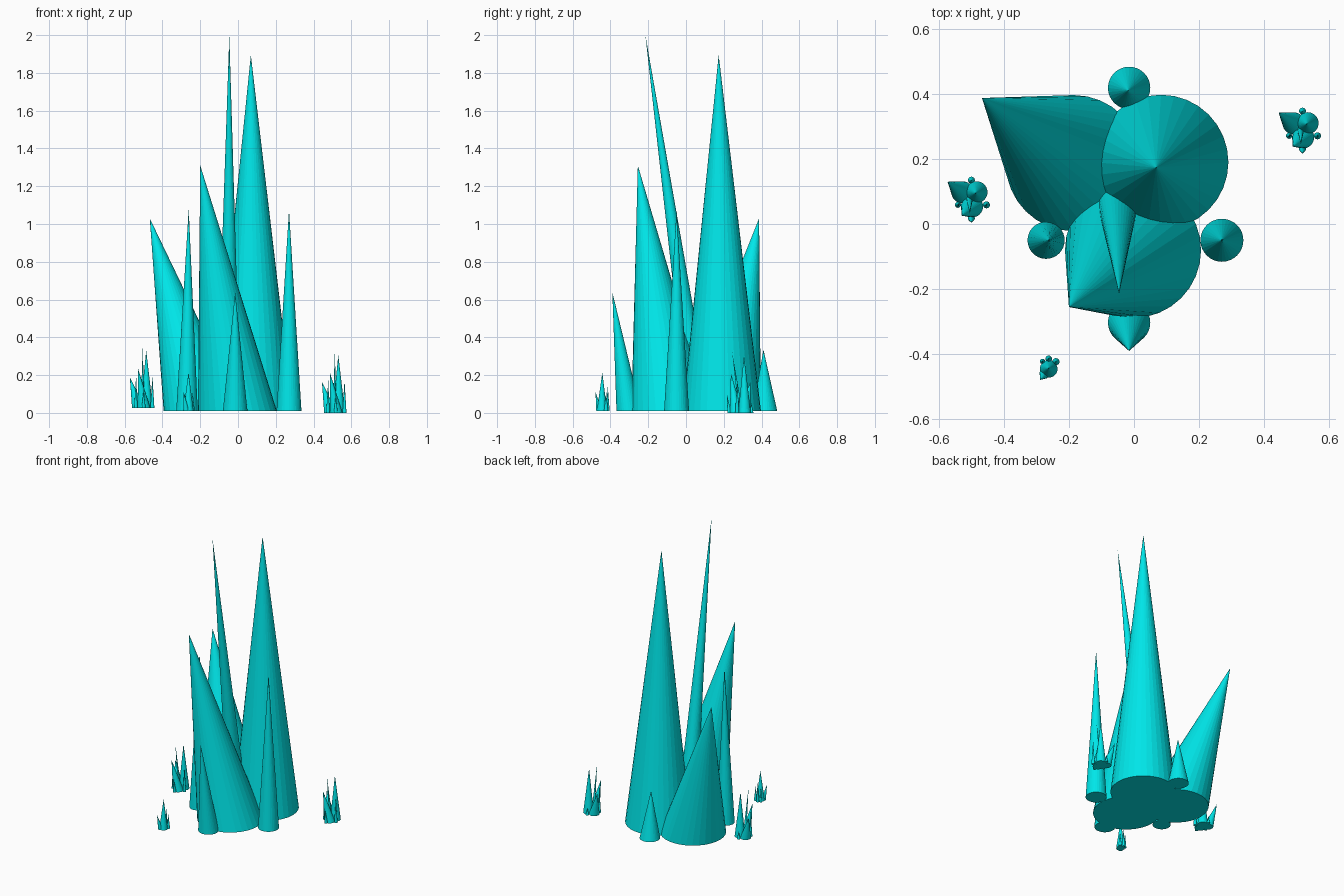
import bpy, bmesh, math

if "Cube" in bpy.data.objects:
    bpy.data.objects.remove(bpy.data.objects["Cube"])

mat = bpy.data.materials.new("teal_crystal")
mat.diffuse_color = (0.0, 0.8, 0.82, 1)
mat.use_nodes = True
mat.node_tree.nodes["Principled BSDF"].inputs["Base Color"].default_value = mat.diffuse_color


def shard(name, base, radius, apex, origin=(0, 0, 0), scale=1.0, sides=32):
    """Leaning cone: flat round base at z = 0, tip at apex."""
    def place(x, y, z):
        return (origin[0] + x * scale, origin[1] + y * scale, origin[2] + z * scale)
    bm = bmesh.new()
    ring = []
    for i in range(sides):
        a = 2 * math.pi * i / sides
        ring.append(bm.verts.new(place(base[0] + radius * math.cos(a),
                                       base[1] + radius * math.sin(a), 0)))
    tip = bm.verts.new(place(*apex))
    bm.faces.new(ring[::-1])
    for i in range(sides):
        bm.faces.new((ring[i], ring[(i + 1) % sides], tip))
    mesh = bpy.data.meshes.new(name)
    bm.to_mesh(mesh)
    bm.free()
    mesh.materials.append(mat)
    obj = bpy.data.objects.new(name, mesh)
    bpy.context.collection.objects.link(obj)


# name, base centre, base radius, tip
CLUSTER = [
    ("main_shard", (0.083, 0.19), 0.207, (0.068, 0.173, 1.885)),
    ("front_leaning_shard", (-0.003, -0.08), 0.209, (-0.2, -0.255, 1.3)),
    ("left_leaning_shard", (-0.185, 0.187), 0.209, (-0.467, 0.387, 1.02)),
    ("needle_shard", (-0.05, 0.07), 0.064, (-0.046, -0.215, 1.99)),
    ("right_spike", (0.27, -0.05), 0.066, (0.27, -0.05, 1.065)),
    ("left_spike", (-0.27, -0.05), 0.057, (-0.261, -0.05, 1.07)),
    ("back_spike", (-0.015, 0.418), 0.065, (-0.018, 0.41, 0.325)),
    ("front_spike", (-0.015, -0.303), 0.065, (-0.015, -0.39, 0.63)),
]

# large cluster and its two miniature copies
for prefix, origin, scale in [("large", (0, 0, 0.01), 1.0),
                              ("right_small", (0.52, 0.279, 0.0), 0.162),
                              ("left_small", (-0.497, 0.067, 0.025), 0.162)]:
    for name, base, radius, apex in CLUSTER:
        shard(prefix + "_" + name, base, radius, apex, origin, scale)

# tiny front cluster, placed around its own main shard
TINY = [
    ("main_shard", (0, 0), 0.027, (0, 0.002, 0.205)),
    ("leaning_shard", (-0.012, -0.014), 0.016, (-0.026, -0.034, 0.1)),
    ("back_spike", (0, 0.031), 0.010, (0, 0.031, 0.13)),
    ("right_spike", (0.022, 0.022), 0.011, (0.022, 0.022, 0.1)),
    ("left_spike", (-0.019, 0.023), 0.008, (-0.019, 0.023, 0.1)),
]
for name, base, radius, apex in TINY:
    shard("tiny_" + name, base, radius, apex, (-0.262, -0.445, 0.01))
